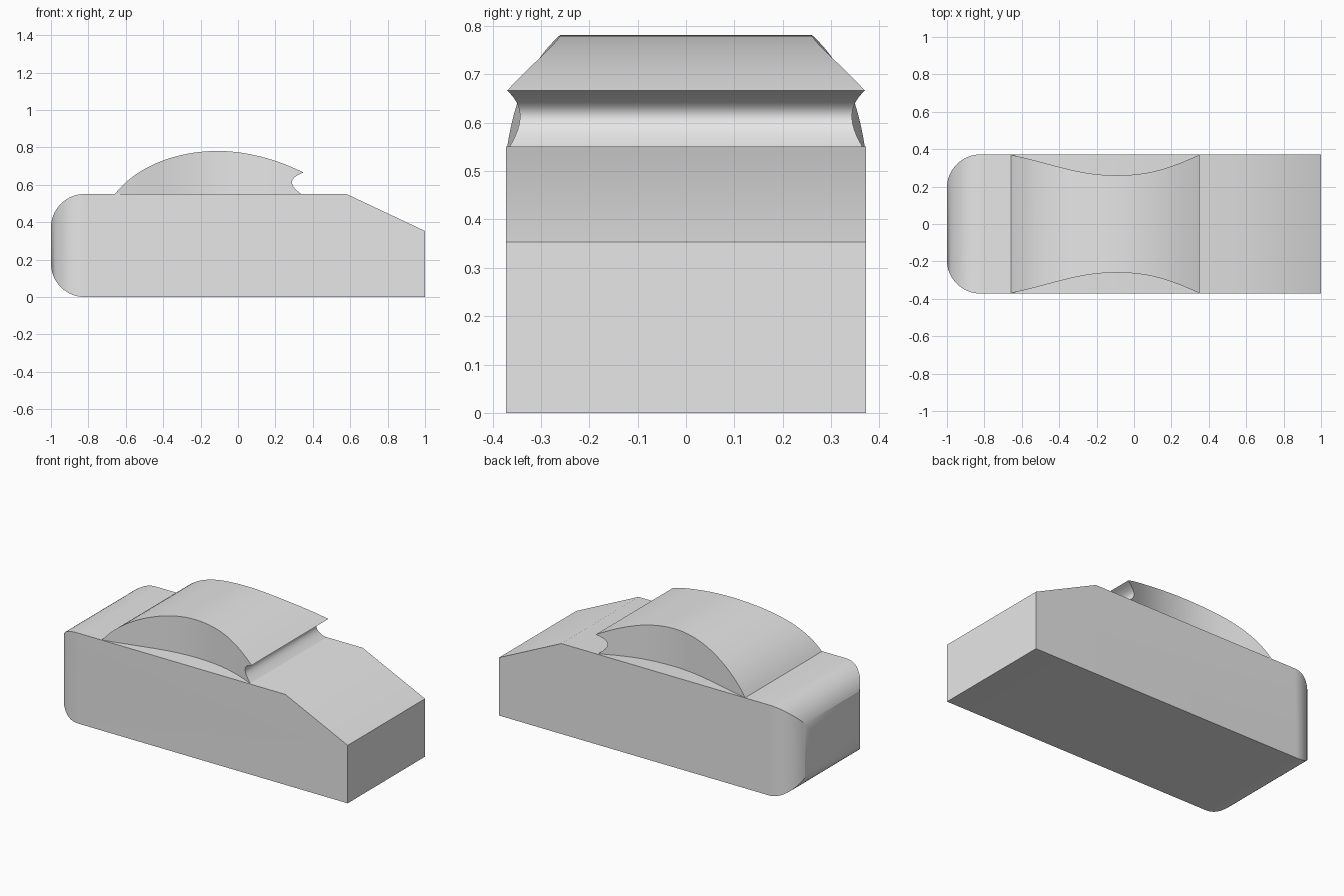
import bpy, bmesh, math
from mathutils import Vector
from mathutils.geometry import interpolate_bezier

cube = bpy.data.objects.get("Cube")
if cube:
    bpy.data.objects.remove(cube, do_unlink=True)

grey = bpy.data.materials.new("light_grey")
grey.use_nodes = True
colour = (0.8, 0.8, 0.8, 1)
grey.diffuse_color = colour
for node in grey.node_tree.nodes:
    if node.type == 'BSDF_PRINCIPLED':
        node.inputs["Base Color"].default_value = colour


def curve(a, b, c, d, n=20):
    pts = [Vector((p[0], p[1], 0)) for p in (a, b, c, d)]
    return [(p.x, p.y) for p in interpolate_bezier(*pts, n)]


def arc(cx, cy, r, start, end, n=16):
    angles = [math.radians(start + (end - start) * i / n) for i in range(n + 1)]
    return [(cx + r * math.cos(a), cy + r * math.sin(a)) for a in angles]


def prism(name, outline, low, high, place):
    """Extrude a closed outline; place maps (u, v, depth) to a position."""
    bm = bmesh.new()
    ends = [[bm.verts.new(place(u, v, d)) for u, v in outline] for d in (low, high)]
    for end in ends:
        bm.faces.new(end)
    n = len(outline)
    for i in range(n):
        j = (i + 1) % n
        bm.faces.new((ends[0][i], ends[0][j], ends[1][j], ends[1][i]))
    bmesh.ops.recalc_face_normals(bm, faces=bm.faces)
    mesh = bpy.data.meshes.new(name)
    bm.to_mesh(mesh)
    bm.free()
    mesh.materials.append(grey)
    obj = bpy.data.objects.new(name, mesh)
    bpy.context.collection.objects.link(obj)
    return obj


def shaped_part(name, profile, half_plan):
    """Side profile extruded across, then trimmed by a mirrored plan outline."""
    part = prism(name, profile, -0.5, 0.5, lambda u, v, d: (u, d, v))
    plan = half_plan + [(x, -y) for x, y in reversed(half_plan)]
    cutter = prism(name + "_cutter", plan, -0.5, 1.5, lambda u, v, d: (u, v, d))
    cutter.hide_render = True
    trim = part.modifiers.new("plan_trim", 'BOOLEAN')
    trim.operation = 'INTERSECT'
    trim.solver = 'EXACT'
    trim.object = cutter
    bpy.ops.object.select_all(action='DESELECT')
    part.select_set(True)
    bpy.context.view_layer.objects.active = part
    bpy.ops.object.modifier_apply(modifier=trim.name)
    bpy.data.objects.remove(cutter, do_unlink=True)
    bpy.ops.object.shade_smooth_by_angle(angle=math.radians(30))
    return part


# Body: rounded at the -x end, sloping down at the +x end
r, top, half = 0.18, 0.551, 0.372
body_profile = (arc(r - 1, r, r, 270, 180) + arc(r - 1, top - r, r, 180, 90)
                + [(0.58, top), (1, 0.353), (1, 0)])
body_plan = arc(r - 1.0005, half - r, r, 180, 90) + [(1.1, half)]
shaped_part("body", body_profile, body_plan)

# Cabin: domed roof, scooped notch under the +x lip, waisted sides
crown, lip = (-0.11, 0.781), (0.35, 0.666)
base = 0.53
cabin_profile = (curve((-0.658, top), (-0.53, 0.715), (-0.30, 0.781), crown)
                 + curve(crown, (0.05, 0.781), (0.21, 0.735), lip)[1:]
                 + curve(lip, (0.27, 0.635), (0.27, 0.60), (0.338, top))[1:]
                 + [(0.338, base), (-0.658, base)])
waist = (-0.1, 0.26)
cabin_plan = ([(-0.7, 0.371)]
              + curve((-0.66, 0.37), (-0.46, 0.33), (-0.30, 0.26), waist)
              + curve(waist, (0.1, 0.26), (0.2, 0.305), (0.351, 0.37))[1:]
              + [(0.4, 0.371)])
shaped_part("cabin", cabin_profile, cabin_plan)
